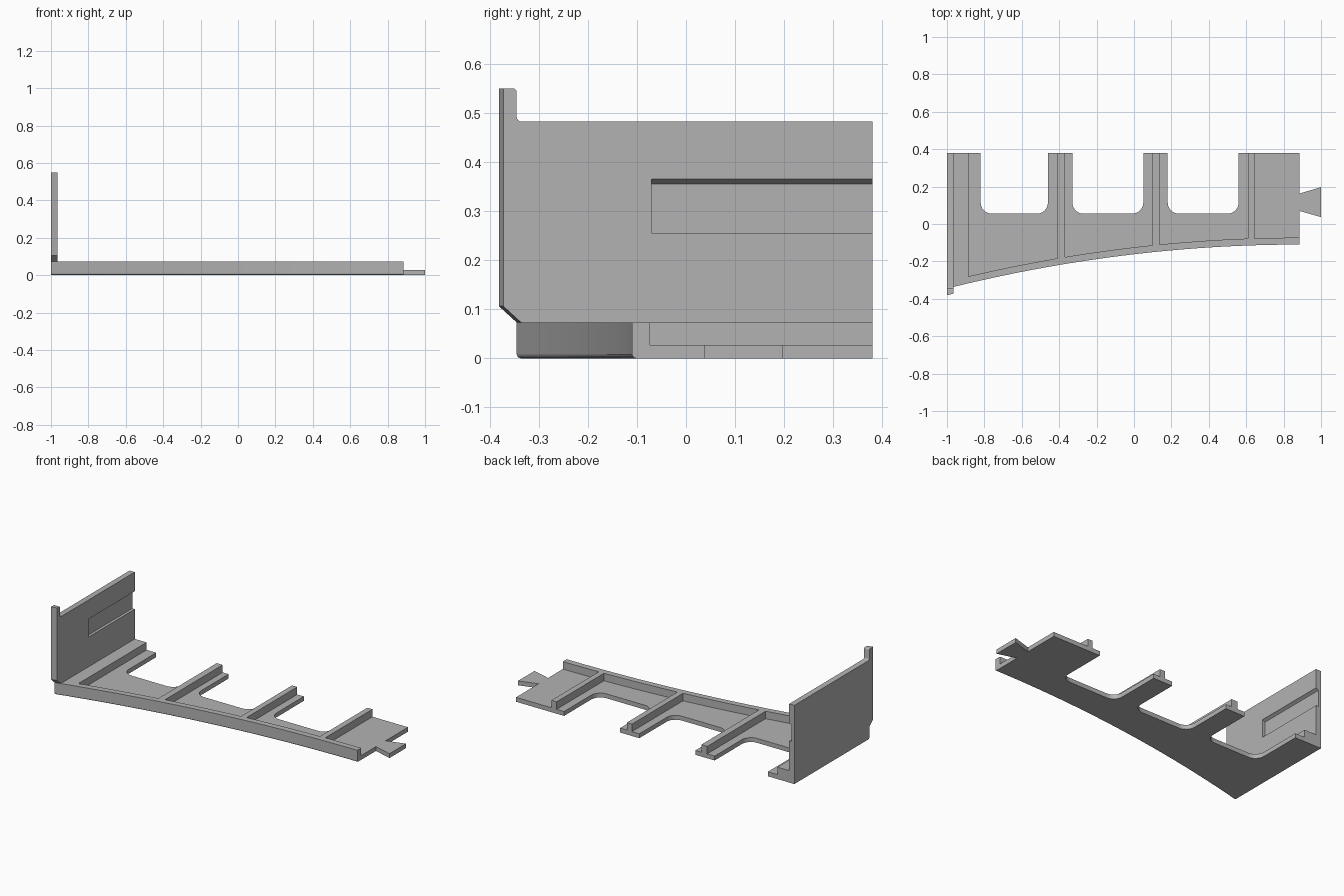
import bpy, bmesh, math
from mathutils import Vector

cube = bpy.data.objects.get("Cube")
if cube:
    bpy.data.objects.remove(cube, do_unlink=True)

grey = bpy.data.materials.new("plain_grey")
grey.use_nodes = True
colour = (0.45, 0.45, 0.45, 1)
grey.diffuse_color = colour
grey.node_tree.nodes["Principled BSDF"].inputs["Base Color"].default_value = colour

BACK, RIGHT, PLATE, RIM = 0.38, 0.885, 0.027, 0.073
WALL_IN = -0.965


def prism(name, points, axis, lo, hi, edit=None):
    """Extrude a closed outline along axis: 'x' takes (y, z), 'y' (x, z), 'z' (x, y)."""
    place = {"x": lambda p: (lo, p[0], p[1]),
             "y": lambda p: (p[0], lo, p[1]),
             "z": lambda p: (p[0], p[1], lo)}[axis]
    bm = bmesh.new()
    face = bm.faces.new([bm.verts.new(place(p)) for p in points])
    out = bmesh.ops.extrude_face_region(bm, geom=[face])
    step = Vector([hi - lo if a == axis else 0 for a in "xyz"])
    bmesh.ops.translate(bm, vec=step, verts=[g for g in out["geom"] if isinstance(g, bmesh.types.BMVert)])
    bmesh.ops.recalc_face_normals(bm, faces=bm.faces)
    if edit:
        edit(bm)
    mesh = bpy.data.meshes.new(name)
    bm.to_mesh(mesh)
    bm.free()
    mesh.materials.append(grey)
    obj = bpy.data.objects.new(name, mesh)
    bpy.context.collection.objects.link(obj)
    return obj


def cut(obj, cutters):
    """Subtract the cutters, keep the result and drop the helpers."""
    for c in cutters:
        c.hide_render = True
        mod = obj.modifiers.new("cut", "BOOLEAN")
        mod.operation, mod.solver, mod.object = "DIFFERENCE", "EXACT", c
    bpy.context.view_layer.update()
    deps = bpy.context.evaluated_depsgraph_get()
    mesh = bpy.data.meshes.new_from_object(obj.evaluated_get(deps))
    obj.modifiers.clear()
    obj.data = mesh
    for c in cutters:
        bpy.data.objects.remove(c, do_unlink=True)


def arc(cx, cy, r, start, end, n=6):
    angles = [math.radians(start + (end - start) * i / n) for i in range(n + 1)]
    return [(cx + r * math.cos(a), cy + r * math.sin(a)) for a in angles]


def front_y(x):
    return -0.11 - 0.0661 * (RIGHT - x) ** 2


def front_curve(x0, x1, n, offset=0):
    xs = [x0 + (x1 - x0) * i / n for i in range(n + 1)]
    return [(x, front_y(x) + offset) for x in xs]


# Base: curved front, dovetail tab on the left end, rounded bays along the back
outline = front_curve(-1, RIGHT, 32)
outline += [(RIGHT, 0.07), (1, 0.037), (1, 0.197), (RIGHT, 0.163), (RIGHT, BACK)]
FLOOR, R = 0.055, 0.06
for x0, x1 in [(0.56, 0.18), (0.05, -0.33), (-0.46, -0.82)]:
    outline += [(x0, BACK)]
    outline += arc(x0 - R, FLOOR + R, R, 0, -90)
    outline += arc(x1 + R, FLOOR + R, R, -90, -180)
    outline += [(x1, BACK)]
outline += [(-1, BACK)]


def round_front_edge(bm):
    edges = [e for e in bm.edges
             if all(v.co.z < 0.001 and abs(v.co.y - front_y(v.co.x)) < 1e-4 for v in e.verts)]
    bmesh.ops.bevel(bm, geom=edges, offset=0.008, segments=2, profile=0.5, affect="EDGES")


base = prism("ribbed_base", outline, "z", 0, RIM, round_front_edge)

# Pockets leave the front rim and the ribs standing above the plate
pockets = []
for x0, x1 in [(-0.885, -0.41), (-0.37, 0.1), (0.135, 0.61), (0.645, 1.1)]:
    shape = front_curve(x0, x1, 10, 0.037) + [(x1, 0.6), (x0, 0.6)]
    pockets.append(prism("pocket_cutter", shape, "z", PLATE, 0.2))
cut(base, pockets)

# End wall with a raised front post and a chamfered lower corner
side = [(-0.345, RIM), (BACK, RIM), (BACK, 0.482)]
side += arc(-0.335, 0.492, 0.01, 270, 180, 4)
side += arc(-0.353, 0.542, 0.008, 0, 90, 4)
side += [(-0.381, 0.55), (-0.381, 0.106)]


def slant_front(bm):
    for v in bm.verts:
        if v.co.x > -0.99 and (v.co.y < -0.36 or (v.co.y < -0.3 and v.co.z < 0.11)):
            v.co.y += 0.009


wall = prism("end_wall", side, "x", -1, WALL_IN, slant_front)

# Shallow slot on the wall's inner face, open at the back
slot = [(-0.982, 0.255), (-0.9, 0.255), (-0.9, 0.365), (WALL_IN, 0.365),
        (-0.973, 0.361), (-0.982, 0.355)]
cut(wall, [prism("slot_cutter", slot, "y", -0.07, 0.6)])

# Smooth the curves, keep the corners crisp
bpy.ops.object.select_all(action="DESELECT")
for obj in (base, wall):
    obj.select_set(True)
bpy.context.view_layer.objects.active = base
bpy.ops.object.shade_smooth_by_angle(angle=math.radians(20))
